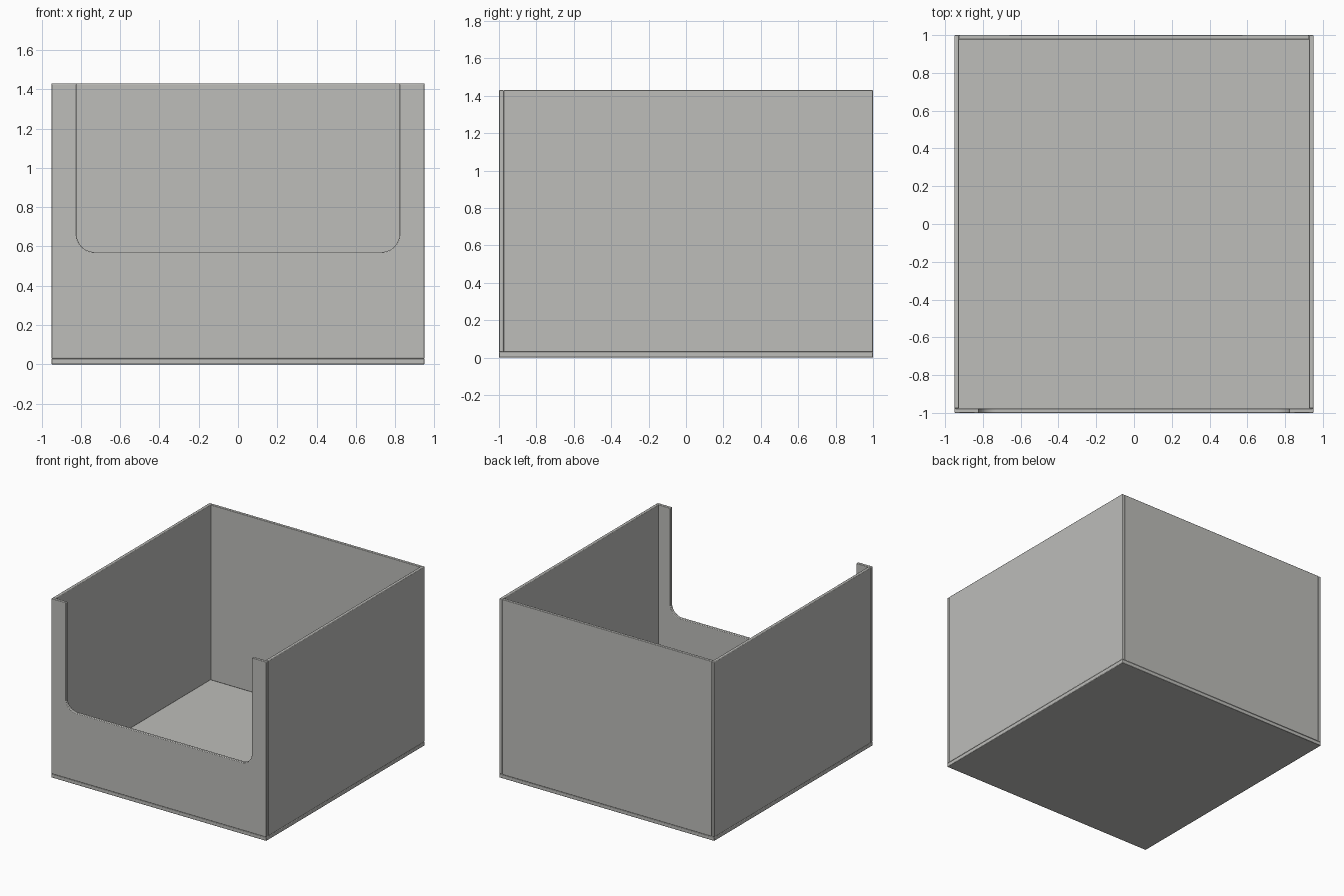
import bpy, bmesh, math
from mathutils import Vector

if "Cube" in bpy.data.objects:
    bpy.data.objects.remove(bpy.data.objects["Cube"])

W, D, H = 0.95, 1.0, 1.43      # half width, half depth, height
BASE, T = 0.03, 0.024          # base and wall thickness

mat = bpy.data.materials.new("light grey")
mat.diffuse_color = (0.51, 0.51, 0.49, 1)
mat.use_nodes = True
mat.node_tree.nodes["Principled BSDF"].inputs["Base Color"].default_value = mat.diffuse_color


def panel(name, outline, y0, y1):
    """Extrude an x-z outline from y0 to y1, with slightly eased edges."""
    bm = bmesh.new()
    face = bm.faces.new([bm.verts.new((x, y0, z)) for x, z in outline])
    ext = bmesh.ops.extrude_face_region(bm, geom=[face])
    verts = [g for g in ext["geom"] if isinstance(g, bmesh.types.BMVert)]
    bmesh.ops.translate(bm, verts=verts, vec=Vector((0, y1 - y0, 0)))
    bmesh.ops.recalc_face_normals(bm, faces=bm.faces)
    me = bpy.data.meshes.new(name)
    bm.to_mesh(me)
    bm.free()
    me.materials.append(mat)
    ob = bpy.data.objects.new(name, me)
    bpy.context.collection.objects.link(ob)
    bev = ob.modifiers.new("eased edges", 'BEVEL')
    bev.width = 0.004
    bev.segments = 2
    bev.limit_method = 'ANGLE'
    bev.angle_limit = math.radians(40)
    bpy.context.view_layer.objects.active = ob
    ob.select_set(True)
    bpy.ops.object.shade_smooth_by_angle(angle=math.radians(30))
    ob.select_set(False)
    return ob


def rect(x0, x1, z0, z1):
    return [(x0, z0), (x1, z0), (x1, z1), (x0, z1)]


# Base, back and the two side walls
panel("base_plate", rect(-W, W, 0, BASE), -D, D)
panel("back_wall", rect(-W + T, W - T, BASE, H), D - T, D)
panel("left_wall", rect(-W, -W + T, BASE, H), -D + T, D)
panel("right_wall", rect(W - T, W, BASE, H), -D + T, D)

# Front wall with a rounded U-shaped opening
CX, CZ, R = 0.822, 0.572, 0.09
arc = []
for i in range(11):
    a = math.radians(9 * i)
    arc.append((CX - R + R * math.cos(a), CZ + R - R * math.sin(a)))
outline = [(-W, BASE), (W, BASE), (W, H), (CX, H)] + arc
outline += [(-x, z) for x, z in reversed(arc)] + [(-CX, H), (-W, H)]
panel("front_wall", outline, -D, -D + T)
